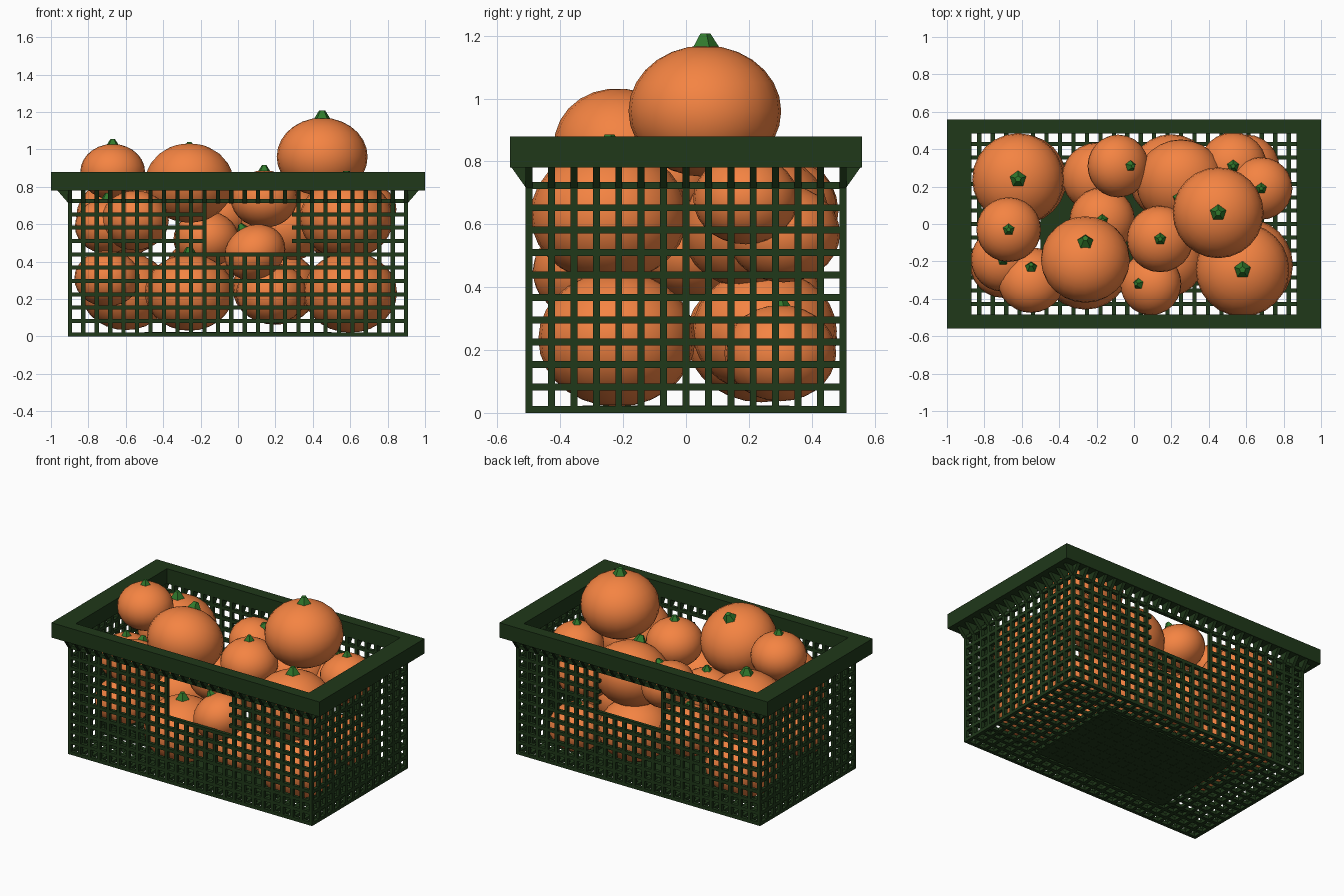
import bpy, bmesh
from math import radians
from mathutils import Matrix, Vector

if "Cube" in bpy.data.objects:
    bpy.data.objects.remove(bpy.data.objects["Cube"])


def material(name, col):
    m = bpy.data.materials.new(name)
    m.diffuse_color = (*col, 1)
    m.use_nodes = True
    m.node_tree.nodes["Principled BSDF"].inputs["Base Color"].default_value = m.diffuse_color
    return m


GREEN = material("basket_green", (0.014, 0.04, 0.01))
ORANGE = material("fruit_orange", (0.91, 0.23, 0.055))
STEM = material("stem_green", (0.03, 0.19, 0.025))


def finish(name, bm, *mats):
    bmesh.ops.recalc_face_normals(bm, faces=bm.faces)
    me = bpy.data.meshes.new(name)
    bm.to_mesh(me)
    bm.free()
    for m in mats:
        me.materials.append(m)
    ob = bpy.data.objects.new(name, me)
    bpy.context.collection.objects.link(ob)
    return ob


def box(bm, x0, x1, y0, y1, z0, z1):
    c = Vector(((x0 + x1) / 2, (y0 + y1) / 2, (z0 + z1) / 2))
    s = Matrix.Diagonal((x1 - x0, y1 - y0, z1 - z0, 1))
    bmesh.ops.create_cube(bm, size=1, matrix=Matrix.Translation(c) @ s)


def prism(bm, a, b):
    fa = [bm.verts.new(p) for p in a]
    fb = [bm.verts.new(p) for p in b]
    bm.faces.new(fa)
    bm.faces.new(fb[::-1])
    for i in range(len(a)):
        j = (i + 1) % len(a)
        bm.faces.new((fa[i], fb[i], fb[j], fa[j]))


T = 0.011                      # half bar thickness
BX, BY = 0.899, 0.499          # wall centre lines
XS = [-BX + 2 * BX * i / 25 for i in range(26)]
YS = [-BY + 2 * BY * i / 14 for i in range(15)]
ZS = [T + 0.0713 * i for i in range(11)]
GRIP = (-0.19, 0.29)           # hand opening along x

# long walls with a hand opening
for side, name in ((-1, "front_grid"), (1, "back_grid")):
    bm = bmesh.new()
    y = side * BY
    for i, x in enumerate(XS):
        spans = [(0, ZS[6]), (ZS[10], 0.79)] if 11 <= i <= 16 else [(0, 0.79)]
        for z0, z1 in spans:
            box(bm, x - T, x + T, y - T, y + T, z0, z1)
    for k, z in enumerate(ZS):
        spans = [(-BX, GRIP[0]), (GRIP[1], BX)] if 7 <= k <= 9 else [(-BX, BX)]
        for x0, x1 in spans:
            box(bm, x0, x1, y - T, y + T, z - T, z + T)
    finish(name, bm, GREEN)

# short walls
for side, name in ((-1, "left_grid"), (1, "right_grid")):
    bm = bmesh.new()
    x = side * BX
    for y in YS[1:-1]:
        box(bm, x - T, x + T, y - T, y + T, 0, 0.79)
    for z in ZS:
        box(bm, x - T, x + T, -BY, BY, z - T, z + T)
    finish(name, bm, GREEN)

# floor grid and solid centre plate
bm = bmesh.new()
for x in XS[1:-1]:
    box(bm, x - T, x + T, -BY, BY, 0, 2 * T)
for y in YS[1:-1]:
    box(bm, -BX, BX, y - T, y + T, 0, 2 * T)
finish("floor_grid", bm, GREEN)
bm = bmesh.new()
box(bm, -0.5, 0.5, -0.33, 0.33, 0.001, 0.024)
finish("floor_plate", bm, GREEN)

# rim
bm = bmesh.new()
for s in (-1, 1):
    ya, yb = sorted((s * 0.485, s * 0.56))
    box(bm, -1, 1, ya, yb, 0.78, 0.88)
    xa, xb = sorted((s * 0.87, s * 1.0))
    box(bm, xa, xb, -0.485, 0.485, 0.78, 0.88)
finish("rim", bm, GREEN)

# wedge ribs under the rim, one per upright
bm = bmesh.new()
for s in (-1, 1):
    for x in XS:
        tri = [(s * 0.505, 0.71), (s * 0.558, 0.785), (s * 0.505, 0.785)]
        prism(bm, [(x - T, *p) for p in tri], [(x + T, *p) for p in tri])
    for y in YS:
        tri = [(s * 0.905, 0.71), (s * 0.97, 0.785), (s * 0.905, 0.785)]
        prism(bm, [(a, y - T, b) for a, b in tri], [(a, y + T, b) for a, b in tri])
finish("rim_ribs", bm, GREEN)


# fruit: flattened ball with a small five-sided stem
def fruit(name, x, y, z, r, tilt_x=0, tilt_y=0):
    bm = bmesh.new()
    bmesh.ops.create_uvsphere(bm, u_segments=24, v_segments=14, radius=r,
                              matrix=Matrix.Diagonal((1, 1, 0.86, 1)))
    n = len(bm.faces)
    bmesh.ops.create_cone(bm, cap_ends=True, segments=5, radius1=0.2 * r, radius2=0.07 * r,
                          depth=0.2 * r, matrix=Matrix.Translation((0, 0, 0.92 * r)))
    bm.faces.ensure_lookup_table()
    for i, f in enumerate(bm.faces):
        f.smooth = i < n
        f.material_index = int(i >= n)
    ob = finish(name, bm, ORANGE, STEM)
    ob.location = (x, y, z)
    ob.rotation_euler = (radians(tilt_x), radians(tilt_y), 0)


TOP = [(0.45, 0.06, 0.96, 0.243), (-0.26, -0.19, 0.82, 0.238, -28, 0),
       (-0.67, -0.03, 0.88, 0.173), (0.14, -0.08, 0.735, 0.178)]
MIDDLE = [(-0.62, 0.24, 0.64, 0.245), (-0.085, 0.31, 0.66, 0.168, 0, 28),
          (0.25, 0.22, 0.61, 0.238, 25, 0), (0.58, -0.245, 0.63, 0.25),
          (0.68, 0.19, 0.68, 0.167), (-0.55, -0.3, 0.62, 0.18, -27, 0),
          (-0.17, 0.02, 0.52, 0.175), (0.09, -0.32, 0.45, 0.168, 0, -28),
          (-0.7, -0.19, 0.59, 0.172), (0.53, 0.31, 0.57, 0.18)]
BOTTOM = [(-0.6, 0.24, 0.24, 0.24), (-0.26, -0.22, 0.235, 0.238),
          (-0.7, -0.22, 0.31, 0.175), (0.6, -0.22, 0.235, 0.25),
          (0.2, 0.25, 0.26, 0.23), (0.6, 0.3, 0.19, 0.178),
          (-0.2, 0.25, 0.36, 0.185), (0.18, -0.2, 0.23, 0.19)]
for layer, items in (("top", TOP), ("middle", MIDDLE), ("bottom", BOTTOM)):
    for i, item in enumerate(items):
        fruit(f"{layer}_fruit_{i + 1}", *item)
